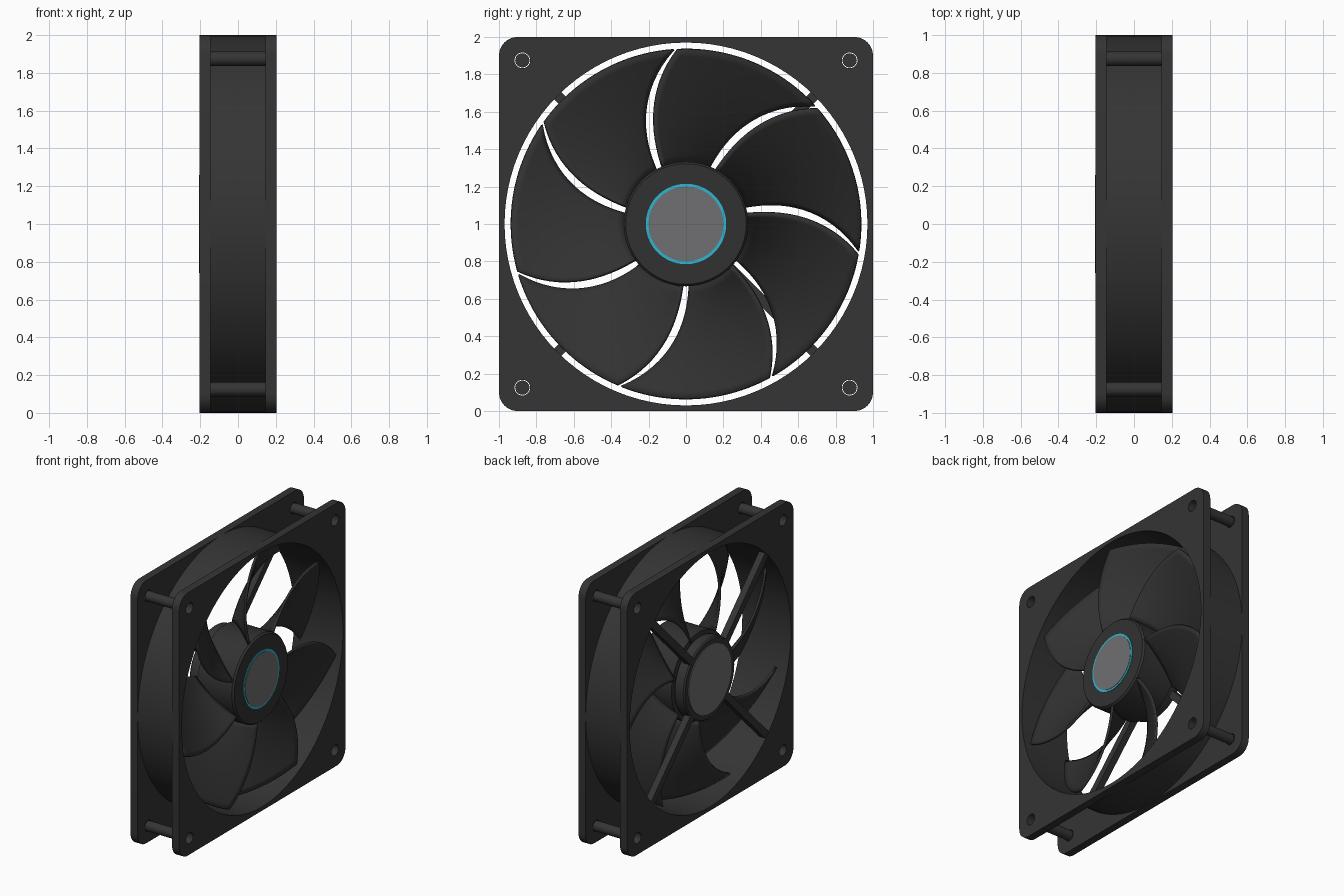
import bpy, bmesh
from math import sin, cos, pi, radians
from mathutils import Matrix, Vector

if "Cube" in bpy.data.objects:
    bpy.data.objects.remove(bpy.data.objects["Cube"])

CENTRE = Vector((0, 0, 1))
parts = []


def material(name, rgb):
    m = bpy.data.materials.new(name)
    m.use_nodes = True
    m.diffuse_color = (*rgb, 1)
    m.node_tree.nodes["Principled BSDF"].inputs["Base Color"].default_value = (*rgb, 1)
    return m


FRAME = material("charcoal frame", (0.035, 0.035, 0.035))
ROTOR = material("dark charcoal rotor", (0.031, 0.031, 0.031))
GREY = material("label grey", (0.16, 0.16, 0.168))
TEAL = material("teal accent", (0.026, 0.47, 0.62))


def add(name, bm, mat, loc=CENTRE):
    bmesh.ops.remove_doubles(bm, verts=bm.verts, dist=1e-5)
    bmesh.ops.recalc_face_normals(bm, faces=bm.faces)
    me = bpy.data.meshes.new(name)
    bm.to_mesh(me)
    bm.free()
    me.materials.append(mat)
    ob = bpy.data.objects.new(name, me)
    ob.location = loc
    bpy.context.collection.objects.link(ob)
    parts.append(ob)
    return ob


def lathe(name, profile, mat, steps=96, loc=CENTRE):
    """Spin (radius, x) points about the x axis."""
    bm = bmesh.new()
    vs = [bm.verts.new((x, 0, r)) for r, x in profile]
    es = [bm.edges.new(p) for p in zip(vs, vs[1:])]
    bmesh.ops.spin(bm, geom=vs + es, cent=(0, 0, 0), axis=(1, 0, 0),
                   angle=2 * pi, steps=steps, use_duplicate=False)
    return add(name, bm, mat, loc)


def disc(name, r, x0, x1, mat, **kw):
    return lathe(name, [(0, x0), (r, x0), (r, x1), (0, x1)], mat, **kw)


def circle(cx, cy, r, n, start=0.0, sweep=2 * pi, closed=True):
    k = n if closed else n - 1
    return [(cx + r * cos(start + sweep * i / k), cy + r * sin(start + sweep * i / k))
            for i in range(n)]


def flange(name, x):
    """Rounded square plate with the duct opening and four screw holes."""
    corner, screw = 0.1, 0.875
    quadrants = [(1, 1), (-1, 1), (-1, -1), (1, -1)]
    outline = []
    for i, (sy, sz) in enumerate(quadrants):
        outline += circle(sy * (1 - corner), sz * (1 - corner), corner, 9,
                          i * pi / 2, pi / 2, closed=False)
    loops = [outline, circle(0, 0, 0.97, 96)]
    loops += [circle(sy * screw, sz * screw, 0.042, 24) for sy, sz in quadrants]
    cu = bpy.data.curves.new(name + "_outline", "CURVE")
    cu.dimensions = "2D"
    cu.fill_mode = "BOTH"
    cu.extrude = 0.03
    for pts in loops:
        sp = cu.splines.new("POLY")
        sp.points.add(len(pts) - 1)
        for p, (a, b) in zip(sp.points, pts):
            p.co = (a, b, 0, 1)
        sp.use_cyclic_u = True
    tmp = bpy.data.objects.new(name + "_outline", cu)
    bpy.context.collection.objects.link(tmp)
    bpy.context.view_layer.update()
    me = bpy.data.meshes.new_from_object(
        tmp.evaluated_get(bpy.context.evaluated_depsgraph_get()))
    bm = bmesh.new()
    bm.from_mesh(me)
    bpy.data.objects.remove(tmp)
    bpy.data.curves.remove(cu)
    bpy.data.meshes.remove(me)
    # Plate plane becomes y-z, extrusion becomes x
    bm.transform(Matrix(((0, 0, 1, x), (1, 0, 0, 0), (0, 1, 0, 0), (0, 0, 0, 1))))
    add(name, bm, FRAME)


# Frame: two flanges, the duct between them and corner posts
flange("front_flange", 0.175)
flange("back_flange", -0.175)
lathe("duct", [(0.97, -0.146), (1.0, -0.146), (1.0, 0.146), (0.97, 0.146), (0.97, -0.146)], FRAME)
for sy in (-1, 1):
    for sz in (-1, 1):
        disc("corner_post", 0.038, -0.146, 0.146, FRAME, steps=24,
             loc=(0, sy * 0.875, 1 + sz * 0.875))

# Motor mount with label, held by four diagonal struts
lathe("motor_mount", [(0, -0.12), (0.305, -0.12), (0.305, -0.19), (0.295, -0.2), (0, -0.2)], FRAME)
disc("back_label", 0.26, -0.2, -0.207, GREY)
for i in range(4):
    bm = bmesh.new()
    bmesh.ops.create_cube(bm, size=1)
    bm.transform(Matrix.Rotation(pi / 4 + i * pi / 2, 4, "X")
                 @ Matrix.Translation((-0.175, 0.615, 0))
                 @ Matrix.Diagonal((0.05, 0.73, 0.055, 1)))
    add("strut", bm, FRAME)

# Rotor hub with accent ring and front label
lathe("rotor_hub", [(0, -0.11), (0.333, -0.11), (0.333, 0.18), (0.322, 0.194), (0, 0.194)], ROTOR)
disc("accent_ring", 0.215, 0.193, 0.198, TEAL)
disc("front_label", 0.2, 0.193, 0.201, GREY)


def blade(name, turn, nr=16, nt=20):
    """Swept, pitched blade: angle limits vary with radius, x rises across it."""
    bm = bmesh.new()
    grid = []
    for i in range(nr + 1):
        u = i / nr
        r = 0.33 + 0.605 * u
        a = 119.3 - 11.5 * u - 13.8 * u * u
        b = 112.2 - 7.1 * u - 12.4 * u * u + 360 / 7
        row = []
        for j in range(nt + 1):
            t = j / nt
            ang = radians(a + (b - a) * t + turn)
            row.append(bm.verts.new((-0.13 + 0.31 * t, r * cos(ang), r * sin(ang))))
        grid.append(row)
    for r0, r1 in zip(grid, grid[1:]):
        for j in range(nt):
            bm.faces.new((r0[j], r0[j + 1], r1[j + 1], r1[j]))
    ob = add(name, bm, ROTOR)
    mod = ob.modifiers.new("thickness", "SOLIDIFY")
    mod.thickness = 0.018
    mod.offset = 0


for k in range(7):
    blade("fan_blade", k * 360 / 7)

# Smooth the curved surfaces, keep the hard edges
bpy.ops.object.select_all(action="DESELECT")
for ob in parts:
    ob.select_set(True)
bpy.context.view_layer.objects.active = parts[0]
bpy.ops.object.shade_smooth_by_angle(angle=radians(35))
